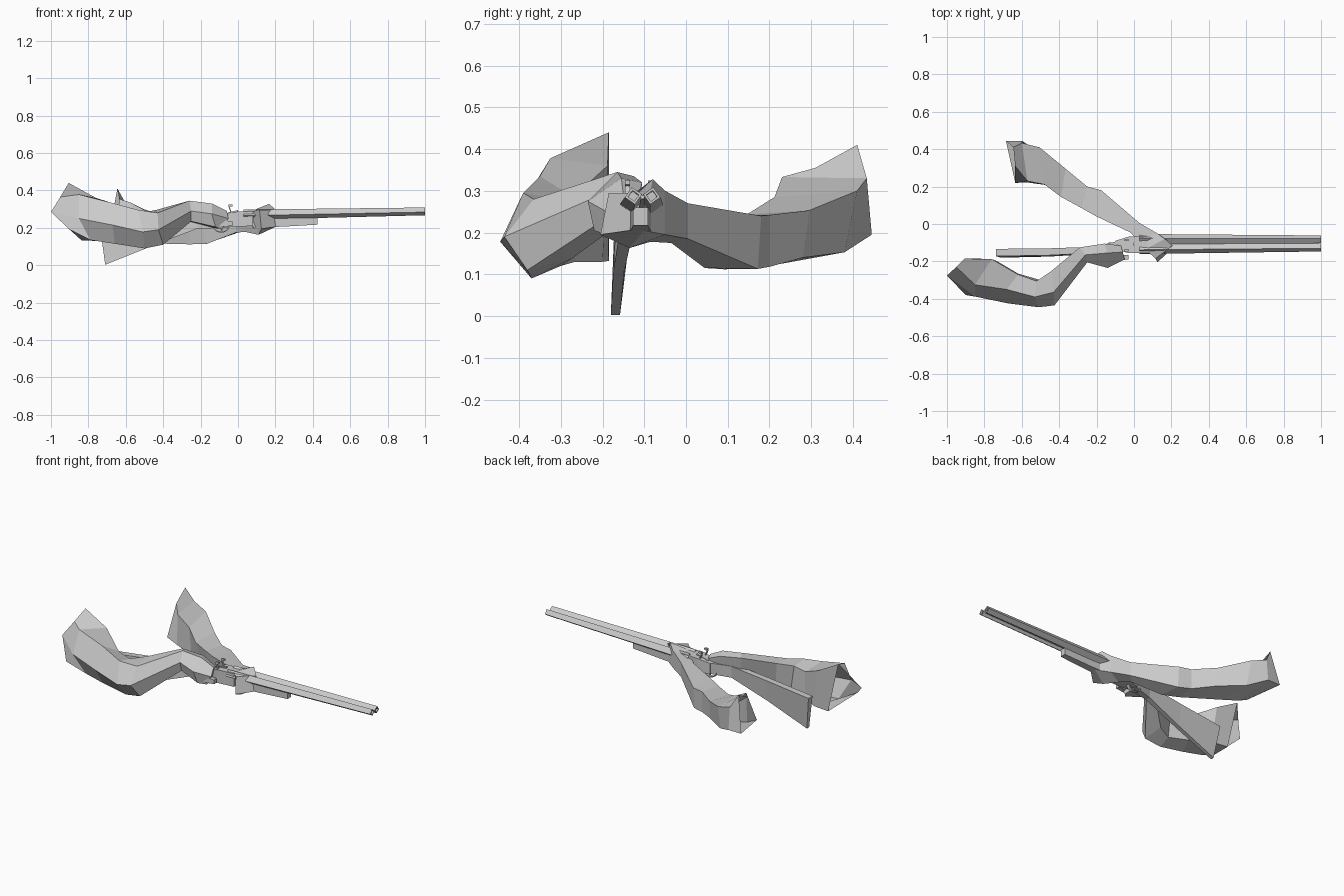
import bpy, bmesh, math

gray = bpy.data.materials.new("plain_gray")
gray.diffuse_color = (0.6, 0.6, 0.6, 1)


def loft(name, rings, cap_start=True, cap_end=True):
    """Skin a list of rings that all have the same number of points."""
    bm = bmesh.new()
    rows = [[bm.verts.new(p) for p in ring] for ring in rings]
    n = len(rows[0])
    for a, b in zip(rows, rows[1:]):
        for i in range(n):
            j = (i + 1) % n
            bm.faces.new((a[i], a[j], b[j], b[i]))
    if cap_start:
        bm.faces.new(rows[0])
    if cap_end:
        bm.faces.new(rows[-1])
    bmesh.ops.recalc_face_normals(bm, faces=bm.faces)
    me = bpy.data.meshes.new(name)
    bm.to_mesh(me)
    bm.free()
    me.materials.append(gray)
    ob = bpy.data.objects.new(name, me)
    bpy.context.collection.objects.link(ob)
    return ob


def rect(x, y0, y1, z0, z1, lean=0.0):
    """Rectangle across the gun; lean shifts the top edge along x."""
    return [(x, y0, z0), (x, y1, z0), (x + lean, y1, z1), (x + lean, y0, z1)]


def diamond(x, y, z, r, tilt):
    return [(x, y + r * math.cos(math.radians(a + tilt)),
             z + r * math.sin(math.radians(a + tilt))) for a in (0, 90, 180, 270)]


# twin barrels with hollow muzzles
for side, tilt in ((-1, 10), (1, -10)):
    loft("barrel", [
        diamond(0.03, -0.107 + side * 0.026, 0.27, 0.028, tilt),
        diamond(1.0, -0.104 + side * 0.022, 0.288, 0.021, tilt),
        diamond(1.0, -0.104 + side * 0.022, 0.288, 0.013, tilt),
        diamond(0.9, -0.104 + side * 0.022, 0.286, 0.013, tilt)])

# rib between the barrels, and the fore-end below
loft("barrel_rib", [rect(0.05, -0.113, -0.1, 0.255, 0.275),
                    rect(0.99, -0.109, -0.099, 0.28, 0.29)])
loft("fore_end", [rect(0.08, -0.136, -0.08, 0.2, 0.26),
                  rect(0.25, -0.131, -0.087, 0.207, 0.26),
                  rect(0.425, -0.127, -0.091, 0.217, 0.26)])

# receiver, hammer, top lever
loft("receiver", [rect(-0.10, -0.138, -0.09, 0.2, 0.265),
                  rect(-0.03, -0.155, -0.068, 0.205, 0.285),
                  rect(0.08, -0.155, -0.068, 0.21, 0.29)])
for y in (-0.14, -0.085):
    loft("hammer", [rect(-0.035, y - 0.006, y + 0.006, 0.27, 0.285),
                    rect(-0.05, y - 0.006, y + 0.006, 0.31, 0.325),
                    rect(-0.03, y - 0.006, y + 0.006, 0.315, 0.325)])
loft("top_lever", [rect(-0.08, -0.118, -0.1, 0.262, 0.275),
                   rect(0.0, -0.118, -0.1, 0.28, 0.295)])

# trigger guard loop and trigger
guard = []
for i in range(9):
    c, s = math.cos(math.pi * i / 8), math.sin(math.pi * i / 8)
    guard.append([(-0.09 + r * c, y, 0.21 - 0.8 * r * s)
                  for r, y in ((0.045, -0.12), (0.045, -0.1), (0.038, -0.1), (0.038, -0.12))])
loft("trigger_guard", guard)
loft("trigger", [rect(-0.09, -0.115, -0.105, 0.185, 0.215, -0.01),
                 rect(-0.082, -0.115, -0.105, 0.185, 0.215, -0.01)])

# stock, straight and deepening towards the butt
loft("stock", [
    [(-0.71, -0.18, 0.003), (-0.71, -0.158, 0.003),
     (-0.738, -0.133, 0.205), (-0.738, -0.172, 0.205)],
    [(-0.45, -0.174, 0.107), (-0.45, -0.148, 0.107), (-0.45, -0.13, 0.24), (-0.45, -0.167, 0.24)],
    [(-0.22, -0.16, 0.195), (-0.22, -0.128, 0.195), (-0.22, -0.122, 0.268), (-0.22, -0.155, 0.268)],
    rect(-0.08, -0.138, -0.09, 0.2, 0.265)])

# rear arm: ridge, outer, outer bottom, inner bottom, inner top; open shoulder
loft("rear_arm", [
    [(-0.95, -0.23, 0.365), (-1.0, -0.275, 0.285), (-0.90, -0.38, 0.19),
     (-0.835, -0.185, 0.132), (-0.905, -0.185, 0.44)],
    [(-0.85, -0.325, 0.378), (-0.85, -0.388, 0.25), (-0.79, -0.35, 0.135),
     (-0.73, -0.2, 0.13), (-0.76, -0.188, 0.36)],
    [(-0.68, -0.35, 0.335), (-0.67, -0.425, 0.215), (-0.66, -0.365, 0.115),
     (-0.62, -0.265, 0.13), (-0.62, -0.27, 0.285)],
    [(-0.53, -0.39, 0.295), (-0.51, -0.445, 0.178), (-0.50, -0.37, 0.09),
     (-0.50, -0.30, 0.12), (-0.52, -0.305, 0.28)],
    [(-0.43, -0.365, 0.28), (-0.425, -0.435, 0.19), (-0.40, -0.38, 0.11),
     (-0.42, -0.27, 0.14), (-0.44, -0.25, 0.295)],
    [(-0.26, -0.165, 0.345), (-0.25, -0.205, 0.29), (-0.25, -0.19, 0.235),
     (-0.27, -0.14, 0.235), (-0.29, -0.125, 0.335)],
    [(-0.14, -0.155, 0.33), (-0.14, -0.235, 0.275), (-0.12, -0.22, 0.205),
     (-0.14, -0.12, 0.2), (-0.16, -0.105, 0.32)],
    [(-0.06, -0.15, 0.29), (-0.05, -0.19, 0.25), (-0.085, -0.18, 0.19),
     (-0.09, -0.12, 0.195), (-0.07, -0.115, 0.28)]], cap_start=False)
loft("trigger_finger", [rect(-0.11, -0.195, -0.165, 0.205, 0.245),
                        rect(-0.03, -0.19, -0.165, 0.21, 0.235)])

# front arm: outer top, outer bottom, inner bottom, inner top; open shoulder
wrist = [(0.03, 0.005, 0.27), (0.03, 0.005, 0.185), (-0.01, -0.035, 0.175), (-0.02, -0.045, 0.262)]
loft("front_arm", [
    [(-0.645, 0.41, 0.41), (-0.685, 0.445, 0.195), (-0.635, 0.22, 0.18), (-0.635, 0.31, 0.355)],
    [(-0.60, 0.433, 0.33), (-0.60, 0.445, 0.195), (-0.57, 0.222, 0.15), (-0.57, 0.23, 0.333)],
    [(-0.505, 0.41, 0.30), (-0.50, 0.38, 0.153), (-0.46, 0.207, 0.122), (-0.48, 0.212, 0.285)],
    [(-0.365, 0.295, 0.253), (-0.36, 0.28, 0.14), (-0.36, 0.16, 0.113), (-0.39, 0.145, 0.243)],
    [(-0.25, 0.2, 0.242), (-0.25, 0.2, 0.118), (-0.25, 0.09, 0.112), (-0.28, 0.085, 0.243)],
    [(-0.175, 0.18, 0.24), (-0.175, 0.172, 0.113), (-0.165, 0.045, 0.115), (-0.20, 0.04, 0.247)],
    wrist], cap_start=False)

# front hand, a fist closed round the barrels
loft("front_hand", [
    wrist,
    [(0.125, -0.05, 0.30), (0.125, -0.05, 0.195), (0.04, -0.085, 0.178), (0.02, -0.085, 0.268)],
    [(0.165, -0.08, 0.328), (0.20, -0.10, 0.205), (0.11, -0.135, 0.163), (0.06, -0.135, 0.285)],
    [(0.205, -0.115, 0.295), (0.2, -0.135, 0.205), (0.125, -0.205, 0.195), (0.115, -0.185, 0.295)]])
